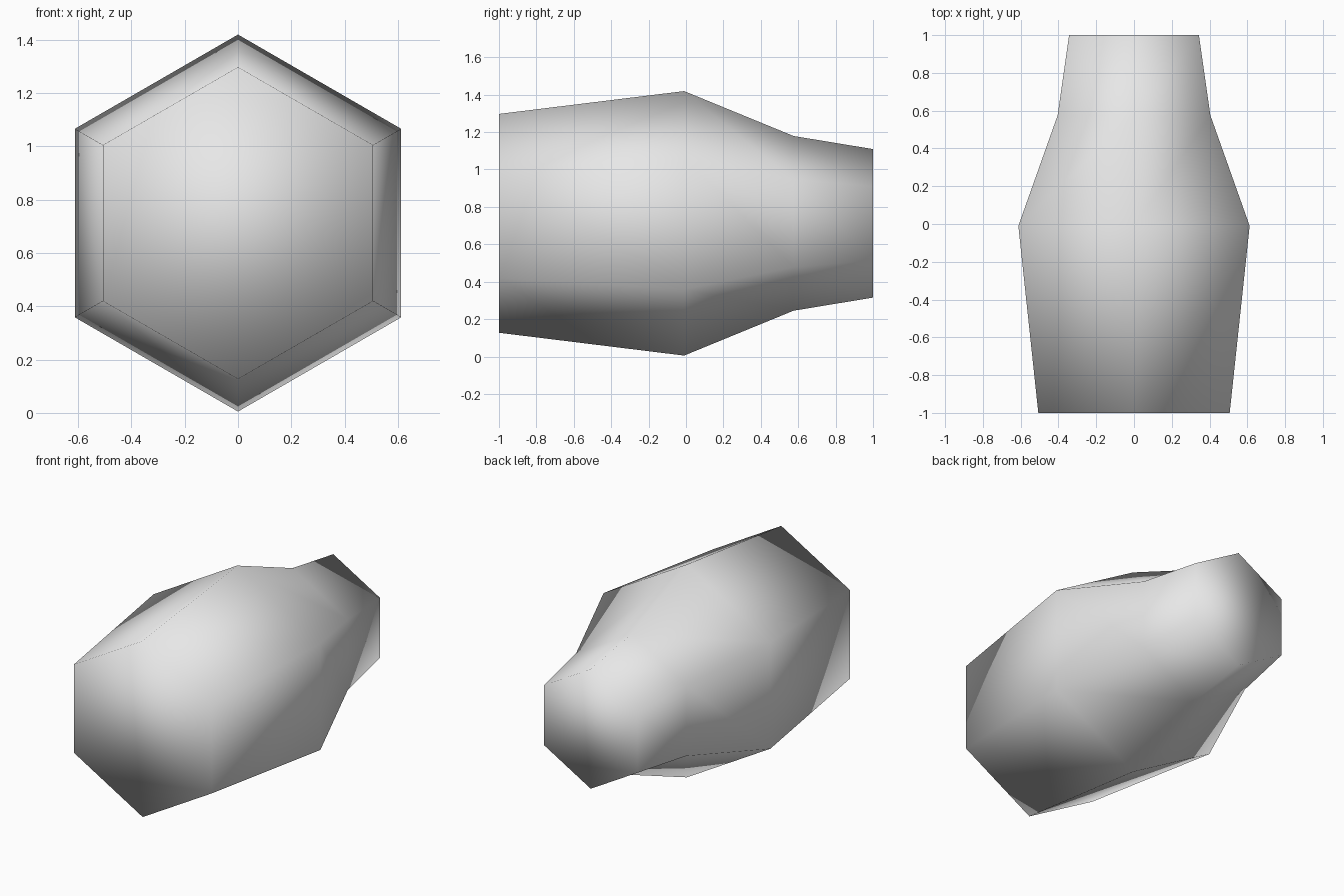
import bpy
import bmesh
from math import sin, cos, tau

SIDES = 6
AXIS_HEIGHT = 0.712
# Ring positions along the body: (y, radius), front to back
RINGS = [(-1.0, 0.585), (-0.01, 0.707), (0.575, 0.467), (1.0, 0.397)]

cube = bpy.data.objects.get("Cube")
if cube:
    bpy.data.objects.remove(cube, do_unlink=True)

# Plain grey material
grey = bpy.data.materials.new("light grey")
grey.use_nodes = True
color = (0.8, 0.8, 0.8, 1.0)
grey.diffuse_color = color
grey.node_tree.nodes["Principled BSDF"].inputs["Base Color"].default_value = color


def add_ring(bm, y, radius):
    """Six-sided ring with one corner straight up."""
    angles = [tau * i / SIDES for i in range(SIDES)]
    return [bm.verts.new((radius * sin(a), y, AXIS_HEIGHT + radius * cos(a)))
            for a in angles]


# Hexagonal body lofted through the rings
bm = bmesh.new()
rings = [add_ring(bm, y, r) for y, r in RINGS]
for near, far in zip(rings, rings[1:]):
    for i in range(SIDES):
        j = (i + 1) % SIDES
        bm.faces.new((near[i], near[j], far[j], far[i]))

# End caps share the smooth shading of the sides
bm.faces.new(rings[0])
bm.faces.new(rings[-1])
bmesh.ops.recalc_face_normals(bm, faces=bm.faces)
for face in bm.faces:
    face.smooth = True

mesh = bpy.data.meshes.new("body")
bm.to_mesh(mesh)
bm.free()
mesh.materials.append(grey)
body = bpy.data.objects.new("body", mesh)
bpy.context.collection.objects.link(body)
